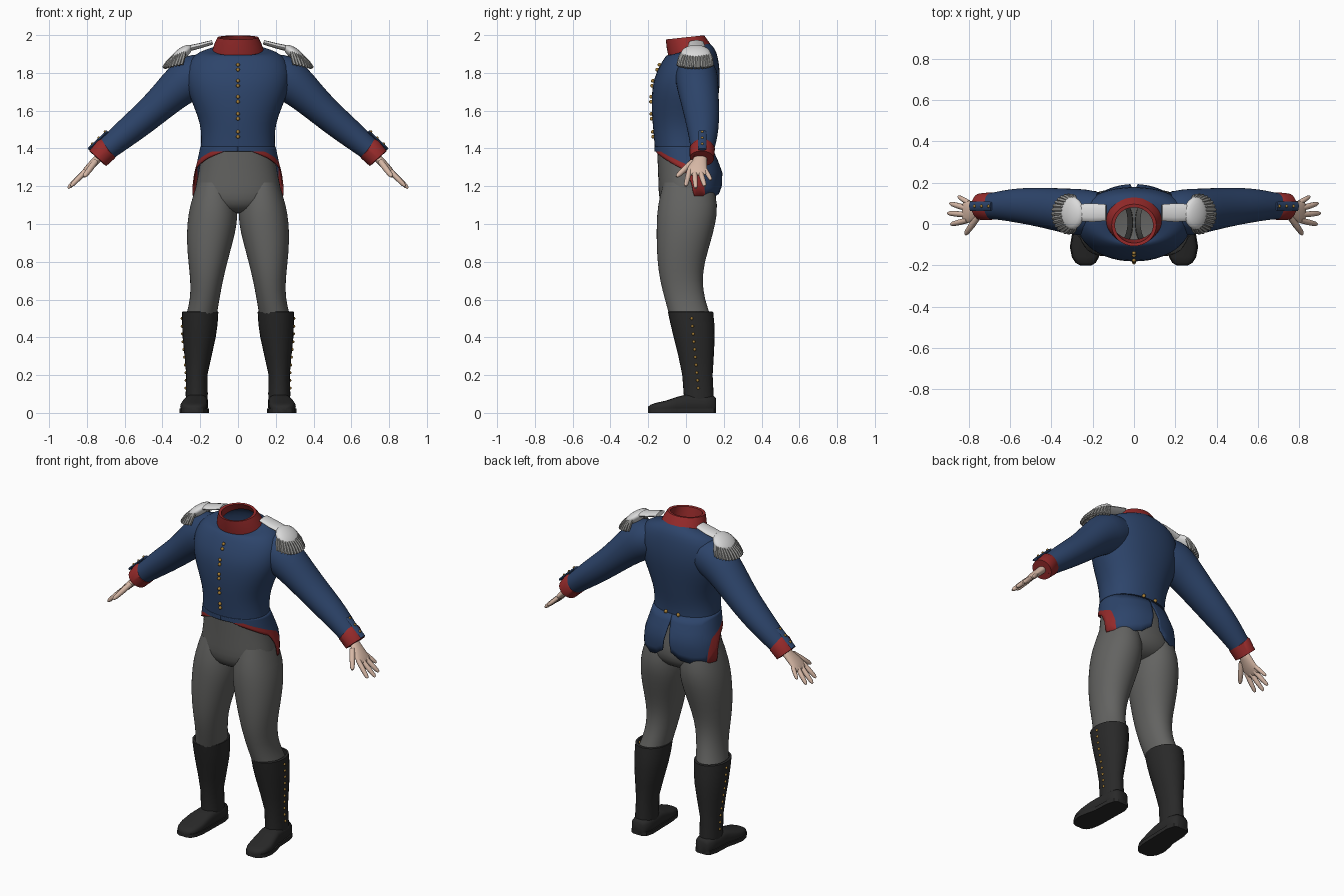
import bpy, bmesh, math
from mathutils import Vector, Matrix

if "Cube" in bpy.data.objects:
    bpy.data.objects.remove(bpy.data.objects["Cube"])


def mat(name, rgb):
    m = bpy.data.materials.new(name)
    m.diffuse_color = (*rgb, 1)
    m.use_nodes = True
    m.node_tree.nodes["Principled BSDF"].inputs["Base Color"].default_value = m.diffuse_color
    return m


BLUE = mat("coat blue", (.026, .058, .145))
RED = mat("trim red", (.30, .023, .023))
GREY = mat("trouser grey", (.125, .125, .12))
BLACK = mat("boot black", (.022, .022, .022))
SKIN = mat("skin", (.68, .48, .38))
WHITE = mat("epaulette white", (.70, .70, .70))
SILVER = mat("fringe silver", (.30, .30, .29))
GOLD = mat("button gold", (.40, .22, .04))


def finish(name, bm, mats, mirror=False, subsurf=0, angle=50):
    bmesh.ops.recalc_face_normals(bm, faces=bm.faces)
    me = bpy.data.meshes.new(name)
    bm.to_mesh(me)
    bm.free()
    for m in mats:
        me.materials.append(m)
    me.shade_smooth()
    if not subsurf:
        me.set_sharp_from_angle(angle=math.radians(angle))
    ob = bpy.data.objects.new(name, me)
    bpy.context.collection.objects.link(ob)
    if mirror:
        ob.modifiers.new("mirror", 'MIRROR').use_mirror_merge = False
    if subsurf:
        ob.modifiers.new("smooth", 'SUBSURF').levels = subsurf
        ob.modifiers["smooth"].render_levels = subsurf
    return ob


def skin_rings(bm, rings, caps=(False, False)):
    vs = [[bm.verts.new(p) for p in r] for r in rings]
    n = len(vs[0])
    for a, b in zip(vs, vs[1:]):
        for i in range(n):
            j = (i + 1) % n
            bm.faces.new((a[i], a[j], b[j], b[i]))
    if caps[0]:
        bm.faces.new(vs[0][::-1])
    if caps[1]:
        bm.faces.new(vs[-1])


def oval(c, u, v, n=24, p=1.0):
    pw = lambda t: math.copysign(abs(t) ** p, t)
    return [Vector(c) + Vector(u) * pw(math.cos(math.tau * i / n))
            + Vector(v) * pw(math.sin(math.tau * i / n)) for i in range(n)]


def level(z, x0, x1, y0, y1, tilt=0, n=24, p=.92):
    # near-horizontal ring given by its bounds; tilt raises the back
    return oval(((x0 + x1) / 2, (y0 + y1) / 2, z), ((x1 - x0) / 2, 0, 0),
                (0, (y1 - y0) / 2, tilt), n, p)


def loft(name, rings, m, caps=(False, False), **kw):
    bm = bmesh.new()
    skin_rings(bm, rings, caps)
    return finish(name, bm, [m], **kw)


def tube(path, n=20):
    # path of (x, y, z, in-plane radius, sideways radius)
    pts = [Vector(q[:3]) for q in path]
    out = []
    for i, q in enumerate(path):
        t = (pts[min(i + 1, len(pts) - 1)] - pts[max(i - 1, 0)]).normalized()
        u = t.cross(Vector((0, 1, 0))).normalized()
        out.append(oval(pts[i], u * q[3], t.cross(u) * -q[4], n))
    return out


def interp(knots, x):
    for a, b in zip(knots, knots[1:]):
        if x <= b[0]:
            f = max(0, (x - a[0]) / (b[0] - a[0]))
            return [p + (q - p) * f for p, q in zip(a, b)]
    return list(knots[-1])


def beads(name, spots, r, m, mirror=False):
    bm = bmesh.new()
    for s in spots:
        bmesh.ops.create_uvsphere(bm, u_segments=8, v_segments=6, radius=r,
                                  matrix=Matrix.Translation(s))
    finish(name, bm, [m], mirror)


# coat body: height, half width, front, back, tilt
body = [(1.385, .20, -.165, .135, 0), (1.45, .195, -.17, .135, 0), (1.53, .20, -.178, .15, 0),
        (1.62, .235, -.184, .165, 0), (1.70, .268, -.182, .177, 0), (1.77, .28, -.172, .182, 0),
        (1.84, .275, -.14, .178, 0), (1.898, .235, -.11, .165, .01),
        (1.918, .18, -.097, .145, .022), (1.925, .125, -.085, .12, .035)]
loft("coat_body", [level(z, -w, w, f, b, t) for z, w, f, b, t in body], BLUE, subsurf=1)

# standing collar, double walled
loft("collar", [level(*r, n=40, p=1) for r in (
    (1.918, -.136, .136, -.092, .128, .036), (1.955, -.124, .124, -.102, .112, .022),
    (1.988, -.108, .108, -.107, .096, .011), (1.986, -.092, .092, -.092, .080, .011),
    (1.93, -.105, .105, -.075, .10, .03))], RED)

# coat tails with a red front edge and a slit behind
HEM = [(0, 1.385), (18, 1.385), (50, 1.345), (85, 1.29), (97, 1.22), (104, 1.15),
       (150, 1.145), (168, 1.16), (180, 1.20)]
FLARE = [(1.14, .246, .178), (1.20, .242, .19), (1.27, .232, .193), (1.33, .216, .172),
         (1.41, .199, .135)]
bm = bmesh.new()
cols = []
for k in range(61):
    th = k * 3
    zb = interp(HEM, th)[1]
    zr = max(zb, interp(HEM, th - 22)[1]) if th < 126 else zb
    col = []
    for i in range(9):
        z = 1.41 + (zr - 1.41) * i / 6 if i <= 6 else zr + (zb - zr) * (i - 6) / 2
        _, w, back = interp(FLARE, z)
        a = math.radians(th * (1 - .035 * min(1, max(0, (1.38 - z) / .2))))
        yc, hy = (back - .168) / 2, (back + .168) / 2
        col.append(bm.verts.new((w * abs(math.sin(a)) ** .92, yc - hy * math.copysign(
            abs(math.cos(a)) ** .92, math.cos(a)), z)))
    cols.append(col)
for a, b in zip(cols, cols[1:]):
    for i in range(8):
        bm.faces.new((a[i], b[i], b[i + 1], a[i + 1])).material_index = int(i >= 6)
bmesh.ops.remove_doubles(bm, verts=bm.verts, dist=1e-5)
tails = finish("coat_tails", bm, [BLUE, RED], mirror=True)
tails.modifiers.new("cloth", 'SOLIDIFY').thickness = .006

# sleeves and cuffs
loft("sleeve", tube([(.17, .055, 1.80, .10, .10), (.235, .055, 1.785, .125, .115),
                     (.30, .06, 1.74, .112, .112), (.37, .07, 1.675, .096, .105),
                     (.466, .083, 1.585, .084, .095), (.56, .09, 1.508, .078, .085),
                     (.64, .09, 1.442, .068, .072), (.715, .085, 1.378, .058, .06)]),
     BLUE, mirror=True, subsurf=1)
loft("cuff", tube([(.69, .086, 1.402, .06, .06), (.697, .086, 1.397, .067, .067),
                   (.742, .084, 1.347, .060, .064), (.743, .084, 1.346, .045, .05),
                   (.72, .084, 1.37, .04, .045)], 32), RED, mirror=True)
# buttoned cuff flap along the outer side
loft("cuff_flap", tube([(.69, .086, 1.49, .008, .022), (.792, .086, 1.395, .008, .022)], 8),
     BLUE, (True, True), mirror=True)
beads("cuff_buttons", [(.703 + .034 * i, .086, 1.488 - .032 * i) for i in range(3)],
      .008, GOLD, True)

# hands
loft("palm", tube([(.72, .08, 1.368, .026, .036), (.75, .075, 1.338, .022, .036),
                   (.785, .062, 1.303, .021, .052), (.815, .057, 1.273, .015, .057),
                   (.83, .057, 1.258, .009, .05)], 16),
     SKIN, (True, True), mirror=True, subsurf=1)
bm = bmesh.new()
for base, tip, r in (((.80, .103, 1.285), (.85, .133, 1.233), .012),
                     ((.81, .076, 1.277), (.89, .10, 1.20), .014),
                     ((.81, .045, 1.277), (.90, .052, 1.19), .014),
                     ((.805, .018, 1.282), (.885, -.002, 1.20), .014),
                     ((.755, .035, 1.33), (.815, -.05, 1.25), .016)):
    b, t = Vector(base), Vector(tip)
    skin_rings(bm, tube([(*b.lerp(t, f), r * k, r * k) for f, k in
                         ((0, 1), (.5, 1), (.88, .8), (1, .4))], 10), (True, True))
finish("fingers", bm, [SKIN], True)

# epaulettes: strap, pad and fringe
loft("epaulette_strap", tube([(.135, .055, 1.962, .012, .04), (.20, .055, 1.944, .014, .045),
                              (.26, .055, 1.93, .016, .042), (.31, .055, 1.905, .014, .05)], 12),
     WHITE, (True, True), mirror=True)
bm = bmesh.new()
bmesh.ops.create_uvsphere(
    bm, u_segments=20, v_segments=10, radius=1,
    matrix=Matrix.Translation((.30, .052, 1.90)) @ Matrix.Rotation(math.radians(38), 4, 'Y')
    @ Matrix.Diagonal((.07, .08, .03, 1)))
finish("epaulette_pad", bm, [WHITE], True)
bm = bmesh.new()
for i in range(17):
    a = math.radians(-104 + 13 * i)
    c, s = math.cos(a), math.sin(a)
    skin_rings(bm, tube([(.295 + .05 * c, .052 + .07 * s, 1.905 - .02 * c, .009, .009),
                         (.305 + .068 * c, .05 + .082 * s, 1.88 - .025 * c, .011, .011),
                         (.318 + .075 * c, .048 + .09 * s, 1.84 - .015 * c, .010, .010)], 6),
               (True, True))
finish("epaulette_fringe", bm, [SILVER], True)

# front and back coat buttons
PROFILE = [(z, f) for z, w, f, b, t in body]
beads("front_buttons", [(0, interp(PROFILE, z + d)[1] - .002, z + d)
                        for z in (1.83, 1.745, 1.66, 1.57, 1.475) for d in (.013, -.013)],
      .010, GOLD)
beads("back_buttons", [(.042, .136, 1.415)], .011, GOLD, True)

# trousers
loft("trouser_seat", [level(*r) for r in (
    (1.41, -.19, .19, -.155, .122), (1.30, -.205, .205, -.15, .142),
    (1.20, -.226, .226, -.147, .165), (1.13, -.238, .238, -.145, .165),
    (1.08, -.16, .16, -.12, .13), (1.055, -.06, .06, -.06, .07))],
     GREY, (False, True), subsurf=1)
loft("trouser_leg", [level(*r, p=.95) for r in (
    (1.22, .03, .215, -.12, .14), (1.10, .0, .256, -.152, .173), (1.0, .003, .271, -.157, .157),
    (.90, .028, .272, -.157, .13), (.80, .055, .264, -.152, .10), (.70, .08, .252, -.139, .085),
    (.60, .098, .252, -.112, .10), (.50, .115, .28, -.085, .135))], GREY, mirror=True, subsurf=1)

# boots
SHAFT = [(.02, .165, .274, -.01, .145), (.10, .16, .277, -.012, .146), (.20, .162, .274, -.02, .141),
         (.30, .14, .283, -.04, .147), (.40, .118, .293, -.065, .152), (.47, .108, .296, -.082, .15),
         (.535, .104, .296, -.096, .144)]
loft("boot_shaft", [level(*r, p=.97) for r in SHAFT + [(.537, .118, .282, -.082, .13)]],
     BLACK, mirror=True)
foot = [(.16, .218, .03, .075), (.148, .218, .048, .09), (.10, .218, .06, .096),
        (.0, .222, .061, .097), (-.05, .229, .067, .084), (-.11, .235, .071, .064),
        (-.16, .235, .062, .053), (-.188, .234, .046, .043), (-.20, .233, .025, .033)]
loft("boot_foot", [oval((x, y, h / 2), (w, 0, 0), (0, 0, h / 2), 20, .65) for y, x, w, h in foot],
     BLACK, (True, True), mirror=True)
# welted sole
loft("boot_sole", [[Vector((x + s * w * 1.06, y, z)) for s, z in
                    ((-1, 0), (1, 0), (1, .022), (-1, .022))] for y, x, w, h in foot],
     BLACK, (True, True), mirror=True, angle=30)
spots = []
for i in range(10):
    z = .50 - .041 * i
    _, x0, x1, y0, y1 = interp(SHAFT, z)
    y = .03 + .035 * i / 9
    e = (y - (y0 + y1) / 2) / ((y1 - y0) / 2)
    spots.append(((x0 + x1) / 2 + (x1 - x0) / 2 * math.sqrt(1 - e * e), y, z))
beads("boot_buttons", spots, .008, GOLD, True)
